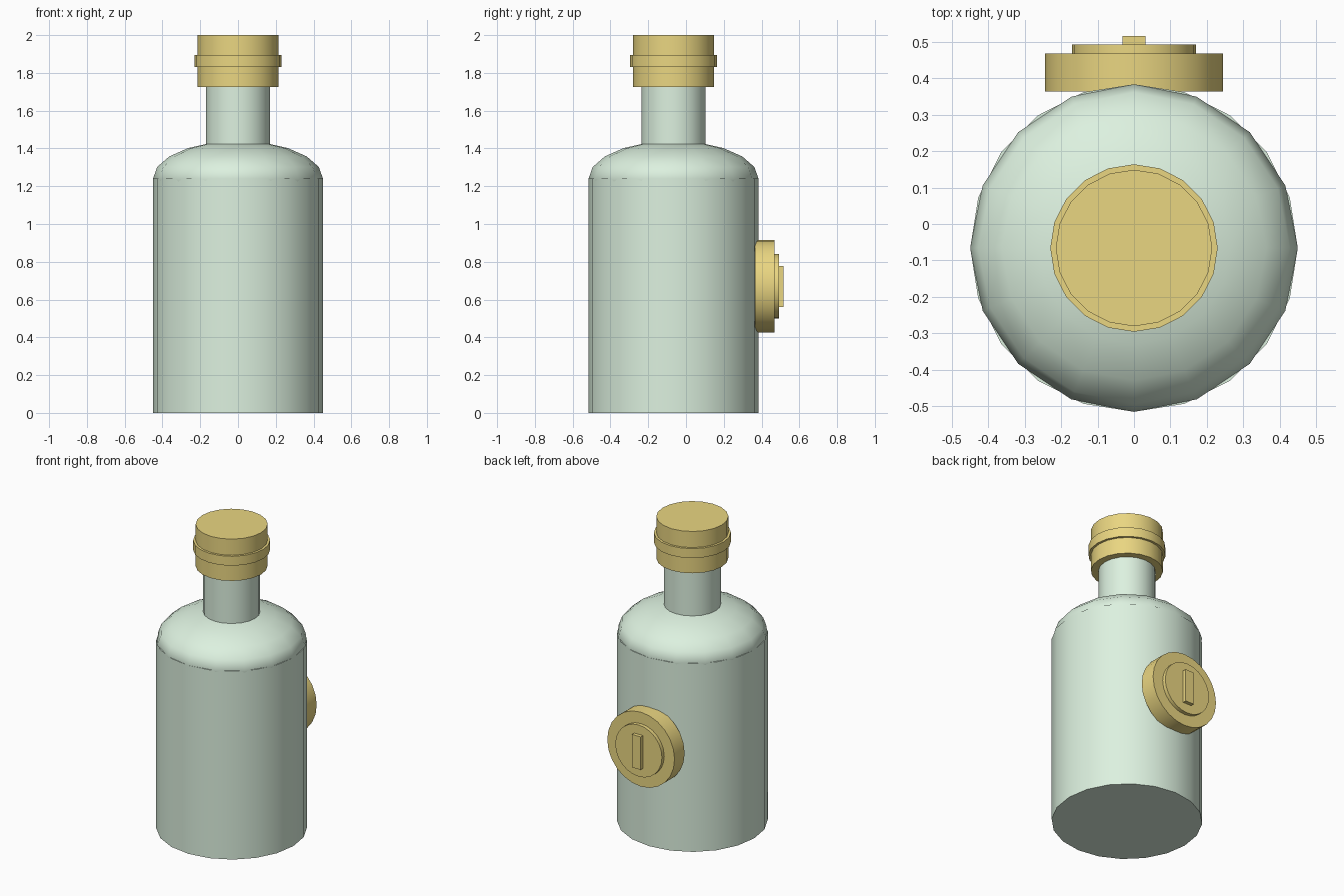
import bpy
import math

if "Cube" in bpy.data.objects:
    bpy.data.objects.remove(bpy.data.objects["Cube"])

CY = -0.066    # bottle axis
CZ = 0.67      # badge height


def material(name, rgb):
    m = bpy.data.materials.new(name)
    m.diffuse_color = (*rgb, 1)
    m.use_nodes = True
    m.node_tree.nodes["Principled BSDF"].inputs["Base Color"].default_value = m.diffuse_color
    return m


GLASS = material("pale_green_glass", (0.72, 0.88, 0.74))
GOLD = material("gold", (0.82, 0.67, 0.22))


def finish(name, mat):
    ob = bpy.context.object
    ob.name = name
    ob.data.materials.append(mat)
    bpy.ops.object.transform_apply(location=False, rotation=True, scale=True)
    bpy.ops.object.shade_smooth_by_angle(angle=math.radians(40))
    return ob


def upright(name, r, z0, z1, sides, mat):
    bpy.ops.mesh.primitive_cylinder_add(vertices=sides, radius=r, depth=z1 - z0,
                                        location=(0, CY, (z0 + z1) / 2))
    return finish(name, mat)


def back_disc(name, r, y0, y1, sides, mat):
    bpy.ops.mesh.primitive_cylinder_add(vertices=sides, radius=r, depth=y1 - y0,
                                        location=(0, (y0 + y1) / 2, CZ),
                                        rotation=(math.pi / 2, 0, 0))
    return finish(name, mat)


# Bottle body, neck, stopper and its band
upright("body", 0.45, 0, 1.24, 20, GLASS)
upright("neck", 0.17, 1.40, 1.74, 20, GLASS)
upright("cap", 0.215, 1.725, 2.0, 20, GOLD)
upright("cap_band", 0.23, 1.832, 1.894, 20, GOLD)

# Flattened dome forming the shoulder
bpy.ops.mesh.primitive_uv_sphere_add(segments=16, ring_count=10, radius=1,
                                     location=(0, CY, 1.24))
bpy.context.object.scale = (0.45, 0.45, 0.2)
finish("shoulder", GLASS)

# Round badge on the back with a raised bar
back_disc("badge", 0.245, 0.364, 0.469, 24, GOLD)
back_disc("badge_face", 0.17, 0.465, 0.493, 24, GOLD)
bpy.ops.mesh.primitive_cube_add(size=1, location=(0, 0.502, CZ))
bpy.context.object.scale = (0.063, 0.03, 0.217)
finish("badge_bar", GOLD)
